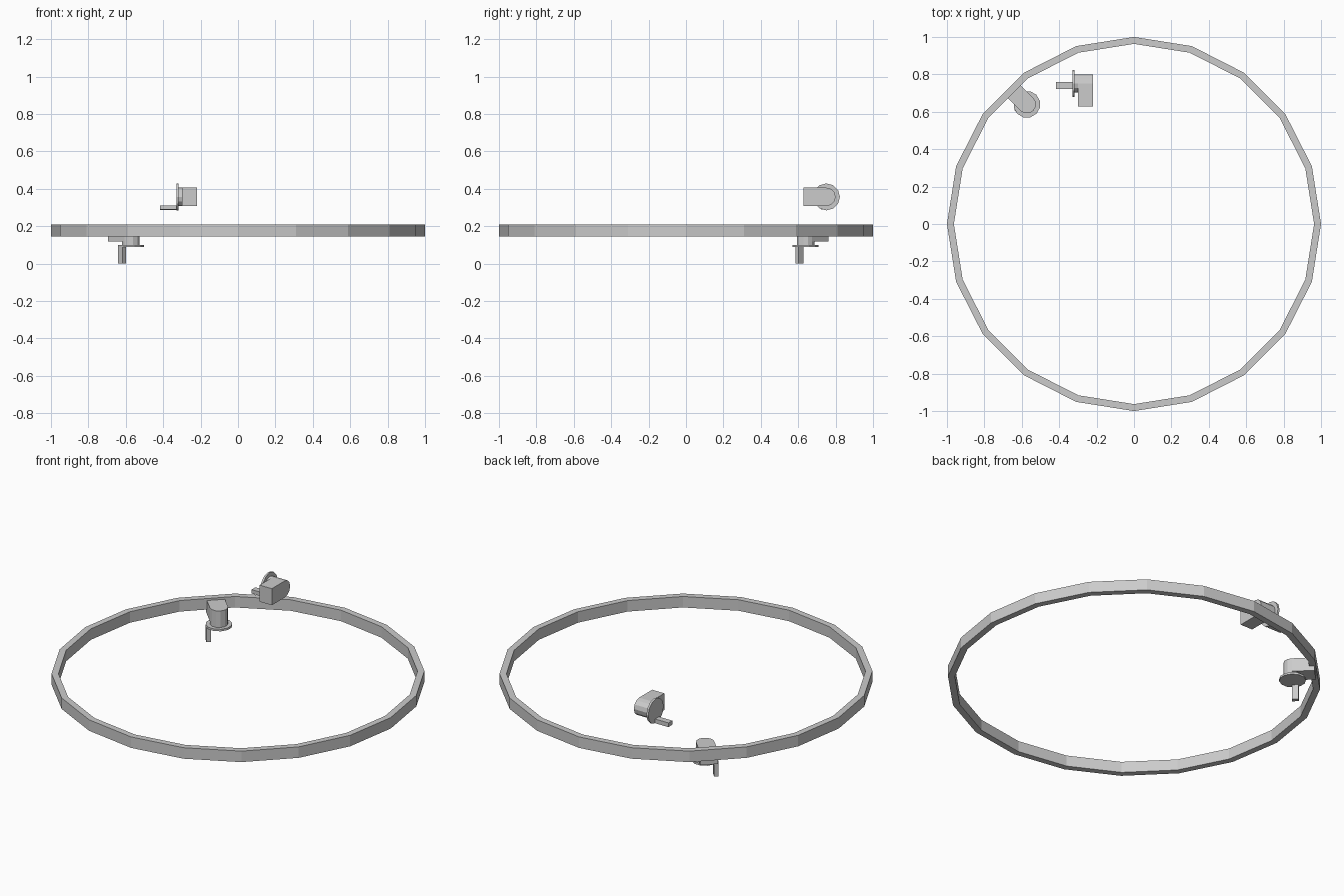
import bpy, bmesh, math
from mathutils import Matrix, Vector

if "Cube" in bpy.data.objects:
    bpy.data.objects.remove(bpy.data.objects["Cube"])


def finish(name, bm, matrix=None):
    bmesh.ops.recalc_face_normals(bm, faces=bm.faces)
    mesh = bpy.data.meshes.new(name)
    bm.to_mesh(mesh)
    bm.free()
    if matrix is not None:
        mesh.transform(matrix)
    obj = bpy.data.objects.new(name, mesh)
    bpy.context.collection.objects.link(obj)
    return obj


def prism(name, outline, z0, z1, matrix):
    """Extrude a 2D outline between two heights."""
    bm = bmesh.new()
    face = bm.faces.new([bm.verts.new((x, y, z0)) for x, y in outline])
    ext = bmesh.ops.extrude_face_region(bm, geom=[face])
    top = [v for v in ext["geom"] if isinstance(v, bmesh.types.BMVert)]
    bmesh.ops.translate(bm, verts=top, vec=(0, 0, z1 - z0))
    # the start face is kept by the extrusion, closing the bottom
    if not face.is_valid or all(len(e.link_faces) < 2 for e in face.edges):
        bm.faces.new([v for v in bm.verts if v not in top])
    return finish(name, bm, matrix)


def arc(radius, start, end, steps):
    return [(radius * math.cos(math.radians(start + (end - start) * i / steps)),
             radius * math.sin(math.radians(start + (end - start) * i / steps)))
            for i in range(steps + 1)]


# Large hoop: 20 flat sides
def hoop(sides=20, outer=1.0, inner=0.963, z0=0.145, z1=0.21):
    bm = bmesh.new()
    loops = []
    for i in range(sides):
        a = 2 * math.pi * i / sides
        c, s = math.cos(a), math.sin(a)
        loops.append([bm.verts.new((r * c, r * s, z)) for r, z in
                      ((outer, z0), (outer, z1), (inner, z1), (inner, z0))])
    for i in range(sides):
        p, q = loops[i], loops[(i + 1) % sides]
        for j in range(4):
            k = (j + 1) % 4
            bm.faces.new((p[j], q[j], q[k], p[k]))
    finish("hoop", bm)


# Crank unit: bracket block, hub, disc and offset handle
def crank(prefix, matrix):
    block = arc(0.049, 90, 270, 6) + [(0.122, -0.049), (0.122, 0.049)]
    prism(prefix + "_bracket", block, 0.03, 0.11, matrix)
    prism(prefix + "_hub", arc(0.049, 0, 330, 11), 0.012, 0.031, matrix)
    prism(prefix + "_disc", arc(0.072, 0, 330, 11), 0.0, 0.012, matrix)
    grip = [(-0.008, 0.045), (0.028, 0.045), (0.028, 0.068), (-0.008, 0.07)]
    prism(prefix + "_handle", grip, -0.088, 0.001, matrix)


hoop()
crank("hoop_crank", Matrix.Translation((-0.573, 0.64, 0.088))
      @ Matrix.Rotation(math.radians(135), 4, 'Z'))

# Loose crank turned on its side: local axes map to -y, -z, +x
turn = Matrix((Vector((0, -1, 0)), Vector((0, 0, -1)), Vector((1, 0, 0)))).transposed()
crank("loose_crank", Matrix.Translation((-0.329, 0.751, 0.357)) @ turn.to_4x4())
